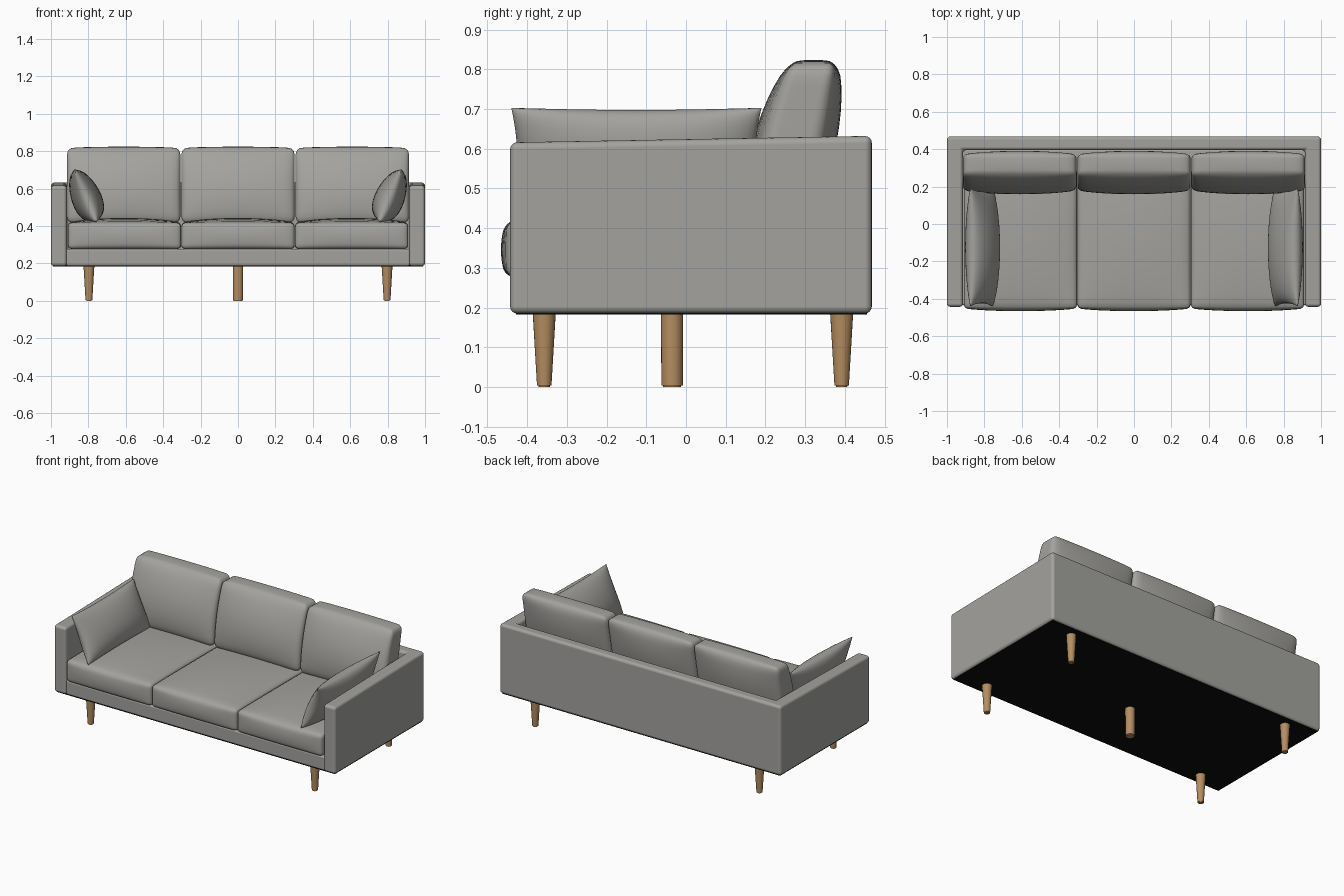
import bpy, bmesh, math
from mathutils import Vector

cube = bpy.data.objects.get("Cube")
if cube:
    bpy.data.objects.remove(cube, do_unlink=True)


def material(name, rgb):
    mat = bpy.data.materials.new(name)
    mat.use_nodes = True
    mat.diffuse_color = (*rgb, 1)
    bsdf = next(n for n in mat.node_tree.nodes if n.type == 'BSDF_PRINCIPLED')
    bsdf.inputs["Base Color"].default_value = (*rgb, 1)
    bsdf.inputs["Roughness"].default_value = 0.8
    return mat


fabric = material("grey fabric", (0.37, 0.365, 0.345))
wood = material("light wood", (0.46, 0.27, 0.12))
lining = material("black lining", (0.004, 0.004, 0.004))


def finish(bm, name, mat, bevel=0, angle=50):
    bmesh.ops.recalc_face_normals(bm, faces=bm.faces)
    mesh = bpy.data.meshes.new(name)
    bm.to_mesh(mesh)
    bm.free()
    mesh.materials.append(mat)
    obj = bpy.data.objects.new(name, mesh)
    bpy.context.collection.objects.link(obj)
    bpy.ops.object.select_all(action='DESELECT')
    obj.select_set(True)
    bpy.context.view_layer.objects.active = obj
    if bevel:
        mod = obj.modifiers.new("soft edges", 'BEVEL')
        mod.width = bevel
        mod.segments = 4
        mod.harden_normals = True
    bpy.ops.object.shade_smooth_by_angle(angle=math.radians(angle))
    return obj


def box(name, low, high, mat, bevel=0):
    bm = bmesh.new()
    bmesh.ops.create_cube(bm, size=1)
    for v in bm.verts:
        v.co = [lo + (c + 0.5) * (hi - lo) for c, lo, hi in zip(v.co, low, high)]
    return finish(bm, name, mat, bevel)


def cushion(name, half, radius, shape, centre):
    """Rounded block with dense edges; shape() puffs it from local coordinates."""
    bm = bmesh.new()
    bmesh.ops.create_cube(bm, size=2)
    bmesh.ops.subdivide_edges(bm, edges=bm.edges[:], cuts=15, use_grid_fill=True)
    for v in bm.verts:
        p = Vector([math.sin(c * math.pi / 2) * h for c, h in zip(v.co, half)])
        core = Vector([max(radius - h, min(h - radius, c)) for c, h in zip(p, half)])
        p = core + (p - core).normalized() * radius
        unit = [max(-1, min(1, c / h)) for c, h in zip(p, half)]
        v.co = Vector(shape(p, *unit)) + Vector(centre)
    return finish(bm, name, fabric)


def dome(a, b):
    return (max(0, 1 - a * a) * max(0, 1 - b * b)) ** 0.7


def seat_shape(p, u, v, w):
    return (p.x,
            p.y - 0.016 * dome(u, w) * max(0, -v),
            p.z + 0.027 * dome(u, v) * max(0, w))


def back_shape(p, u, v, w):
    # Leaning, tapering side profile with puffed front and rear
    t = (w + 1) / 2
    front = 0.178 + 0.085 * t ** 2 - 0.03 * dome(u, w)
    rear = 0.30 + 0.078 * t + 0.04 * dome(u, w)
    return (p.x, front + (v + 1) / 2 * (rear - front),
            p.z + 0.008 * dome(u, v) * max(0, w))


# Arms and back as one U-shaped shell, its top falling slightly to the front
bm = bmesh.new()
outline = [(-1, -0.443), (-0.915, -0.443), (-0.915, 0.395), (0.915, 0.395),
           (0.915, -0.443), (1, -0.443), (1, 0.468), (-1, 0.468)]
shell = bm.faces.new([bm.verts.new((x, y, 0.185)) for x, y in outline])
raised = bmesh.ops.extrude_face_region(bm, geom=[shell])
for v in raised["geom"]:
    if isinstance(v, bmesh.types.BMVert):
        v.co.z = 0.624 + 0.018 * v.co.y
finish(bm, "arms_and_back", fabric, 0.018)

# Front rail with the platform, and the dark underside
box("seat_platform", (-0.92, -0.435, 0.186), (0.92, 0.40, 0.278), fabric, 0.012)
box("underside_lining", (-0.988, -0.428, 0.182), (0.988, 0.456, 0.19), lining)

# Three seat cushions and three back cushions
for label, side in (("right", -1), ("middle", 0), ("left", 1)):
    cushion(f"seat_cushion_{label}", (0.303, 0.375, 0.07), 0.022,
            seat_shape, (side * 0.607, -0.075, 0.346))
    cushion(f"back_cushion_{label}", (0.303, 0.1, 0.2), 0.034,
            back_shape, (side * 0.611, 0, 0.616))


def pillow(name, side):
    """Knife-edged pillow leaning outward against an arm."""
    bm = bmesh.new()
    up = Vector((0.118 * side, 0, 0.28)).normalized()
    out = Vector((-up.z * side, 0, up.x * side))
    middle = Vector((0.816 * side, -0.125, 0.562))
    for face in (-1, 1):
        made = bmesh.ops.create_grid(bm, x_segments=22, y_segments=22, size=1)
        for vert in made["verts"]:
            u, v = (math.sin(c * math.pi / 2) for c in vert.co[:2])
            puff = max(0, (1 - u * u) * (1 - v * v)) ** 0.45
            along = 0.315 * u * (1 - 0.05 * (1 - v * v))
            height = 0.153 * v * (1 - 0.06 * (1 - u * u))
            vert.co = (middle + Vector((0, along, 0)) + up * height
                       + out * (face * 0.079 * puff * (1 - 0.18 * v)))
    bmesh.ops.remove_doubles(bm, verts=bm.verts[:], dist=0.0002)
    finish(bm, name, fabric)


pillow("right_pillow", -1)
pillow("left_pillow", 1)


def leg(name, x, y, bottom, top):
    bm = bmesh.new()
    bmesh.ops.create_cone(bm, cap_ends=True, segments=24, radius1=bottom,
                          radius2=top, depth=0.186)
    bmesh.ops.translate(bm, verts=bm.verts, vec=(x, y, 0.093))
    foot = [e for e in bm.edges if all(v.co.z < 0.01 for v in e.verts)]
    bmesh.ops.bevel(bm, geom=foot, offset=0.004, segments=2, affect='EDGES')
    finish(bm, name, wood, angle=40)


# Tapered corner legs and a straight centre support
for label, side in (("right", -1), ("left", 1)):
    leg(f"front_leg_{label}", side * 0.797, -0.357, 0.018, 0.029)
    leg(f"rear_leg_{label}", side * 0.797, 0.392, 0.018, 0.029)
leg("centre_leg", 0, -0.035, 0.027, 0.028)
